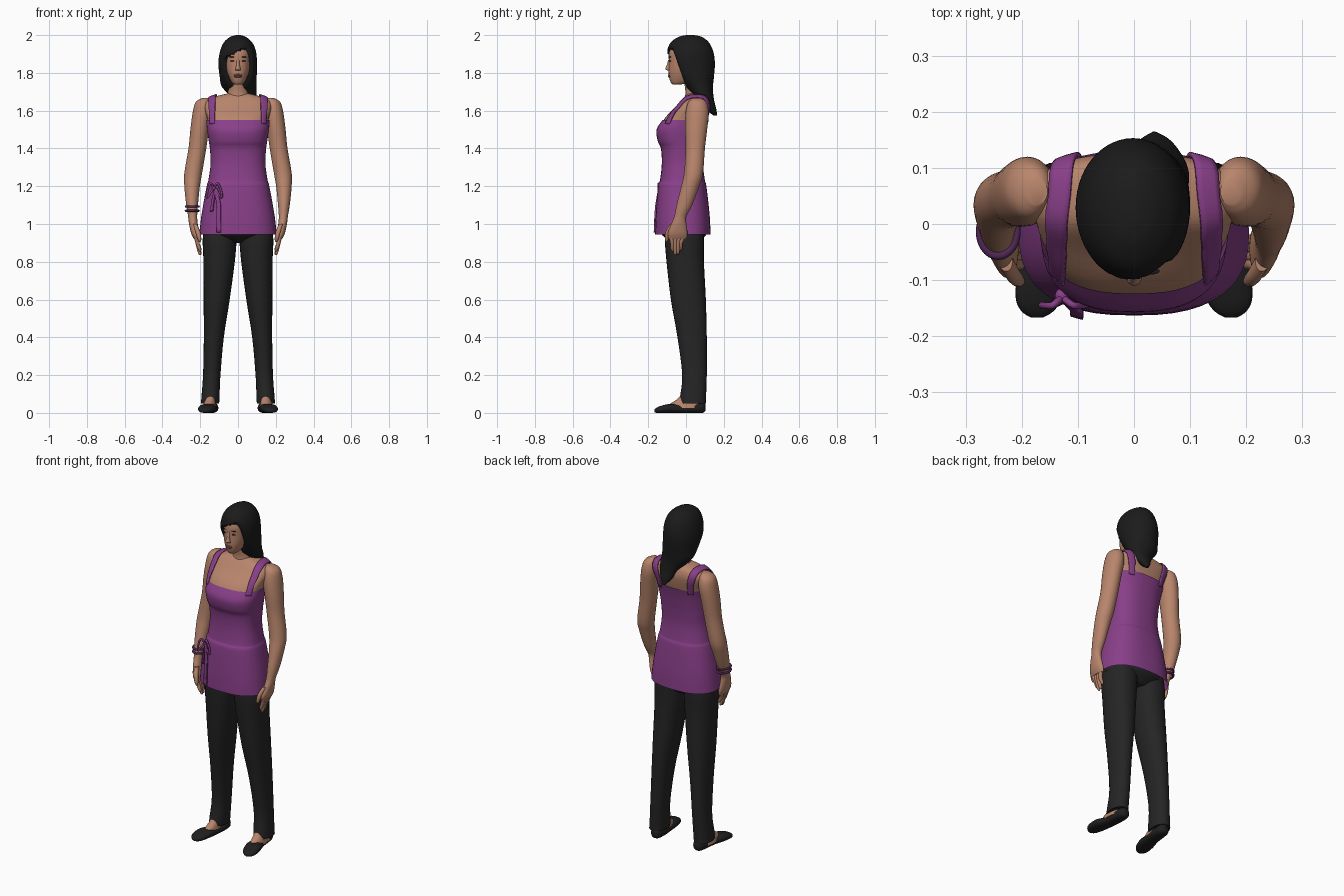
import bpy
import bmesh
import math
from mathutils import Vector

if "Cube" in bpy.data.objects:
    bpy.data.objects.remove(bpy.data.objects["Cube"], do_unlink=True)


def material(name, r, g, b):
    mat = bpy.data.materials.new(name)
    mat.use_nodes = True
    mat.diffuse_color = (r, g, b, 1)
    shader = next(n for n in mat.node_tree.nodes if n.type == "BSDF_PRINCIPLED")
    shader.inputs["Base Color"].default_value = (r, g, b, 1)
    shader.inputs["Roughness"].default_value = 0.8
    return mat


SKIN = material("skin", .48, .235, .15)
PURPLE = material("purple cloth", .25, .05, .25)
DARK_PURPLE = material("dark purple", .08, .02, .09)
HAIR = material("black hair", .011, .011, .011)
TROUSER = material("charcoal cloth", .018, .018, .018)
SHOE = material("black leather", .014, .014, .014)
LIP = material("lip", .33, .11, .09)


def finish(name, bm, mat, angle=50):
    """Turn a bmesh into a smooth shaded object."""
    mesh = bpy.data.meshes.new(name)
    bmesh.ops.recalc_face_normals(bm, faces=bm.faces)
    bm.to_mesh(mesh)
    bm.free()
    mesh.materials.append(mat)
    mesh.shade_smooth()
    mesh.set_sharp_from_angle(angle=math.radians(angle))
    obj = bpy.data.objects.new(name, mesh)
    bpy.context.scene.collection.objects.link(obj)
    return obj


def smooth_path(points, steps):
    """Catmull-Rom interpolation through tuples of any length."""
    pts = [Vector(p) for p in points]
    result = []
    for i in range(len(pts) - 1):
        a, b, c, d = pts[max(i - 1, 0)], pts[i], pts[i + 1], pts[min(i + 2, len(pts) - 1)]
        for k in range(steps):
            t = k / steps
            result.append(b + (c - a) * (t / 2) + (a * 2 - b * 5 + c * 4 - d) * (t * t / 2)
                          + (b * 3 - a - c * 3 + d) * (t ** 3 / 2))
    return result + [pts[-1]]


def loft(name, mat, rings, power=2, along_y=False, side=1, shape=None, sides=28, steps=4, capped=True):
    """Skin rings given as (position, centre x, half width, low, high)."""
    bm = bmesh.new()
    loops = []
    for pos, cx, rx, low, high in smooth_path(rings, steps):
        loop = []
        for k in range(sides):
            a = math.tau * k / sides
            c, s = math.cos(a), math.sin(a)
            u = math.copysign(abs(c) ** (2 / power), c)
            v = math.copysign(abs(s) ** (2 / power), s)
            x = side * (cx + max(rx, .001) * u)
            w = (low + high) / 2 + (high - low) / 2 * v
            co = Vector((x, pos, w) if along_y else (x, w, pos))
            loop.append(bm.verts.new(shape(co) if shape else co))
        loops.append(loop)
    for low_loop, high_loop in zip(loops, loops[1:]):
        for k in range(sides):
            n = (k + 1) % sides
            bm.faces.new((low_loop[k], low_loop[n], high_loop[n], high_loop[k]))
    if capped:
        bm.faces.new(loops[0])
        bm.faces.new(loops[-1])
    return finish(name, bm, mat)


def band(name, mat, points, width, target, lift=.007):
    """A flat cloth strip laid over another part."""
    bm = bmesh.new()
    rows = [[bm.verts.new((x + width * (j / 4 - .5), y, z)) for j in range(5)]
            for x, y, z in smooth_path(points, 5)]
    for r, s in zip(rows, rows[1:]):
        for j in range(4):
            bm.faces.new((r[j], r[j + 1], s[j + 1], s[j]))
    obj = finish(name, bm, mat)
    wrap = obj.modifiers.new("lay on", "SHRINKWRAP")
    wrap.target = target
    wrap.wrap_mode = "ABOVE_SURFACE"
    wrap.offset = lift
    solid = obj.modifiers.new("thickness", "SOLIDIFY")
    solid.thickness = .008
    solid.offset = 0
    return obj


def blob(name, mat, centre, size):
    """A stretched ball."""
    bm = bmesh.new()
    bmesh.ops.create_uvsphere(bm, u_segments=16, v_segments=10, radius=1)
    for v in bm.verts:
        v.co = Vector(centre) + Vector(a * b for a, b in zip(v.co, size))
    return finish(name, bm, mat)


def cord(name, mat, points, radius):
    """A round cord through points."""
    curve = bpy.data.curves.new(name, "CURVE")
    curve.dimensions = "3D"
    curve.bevel_depth = radius
    curve.bevel_resolution = 2
    path = smooth_path(points, 5)
    spline = curve.splines.new("POLY")
    spline.points.add(len(path) - 1)
    for p, co in zip(spline.points, path):
        p.co = (*co, 1)
    curve.materials.append(mat)
    bpy.context.scene.collection.objects.link(bpy.data.objects.new(name, curve))


# Torso and neck
chest = loft("chest", SKIN, [
    (1.38, 0, .13, -.11, .08), (1.5, 0, .155, -.13, .1), (1.56, 0, .163, -.112, .115),
    (1.62, 0, .178, -.055, .125), (1.655, 0, .165, -.025, .12), (1.675, 0, .12, -.008, .11),
    (1.69, 0, .06, .01, .09)], power=2.7, sides=40)
loft("neck", SKIN, [(1.62, 0, .07, -.02, .1), (1.675, 0, .06, -.005, .095),
                    (1.72, 0, .05, -.005, .085), (1.8, 0, .05, -.02, .085)])

# Sleeveless top with shoulder straps
top = loft("tunic_top", PURPLE, [
    (.945, 0, .205, -.163, .13), (1.05, 0, .193, -.16, .125), (1.2, 0, .166, -.148, .108),
    (1.23, 0, .157, -.138, .1), (1.32, 0, .145, -.128, .09), (1.4, 0, .149, -.133, .095),
    (1.44, 0, .155, -.15, .1), (1.5, 0, .164, -.156, .109), (1.55, 0, .168, -.124, .12)],
    power=2.5, sides=48, capped=False)
for side, label in ((1, "left"), (-1, "right")):
    band(label + "_strap", PURPLE, [(side * x, y, z) for x, y, z in (
        (.142, -.1, 1.53), (.145, -.07, 1.6), (.143, -.02, 1.66), (.138, .05, 1.69),
        (.128, .11, 1.66), (.12, .135, 1.6), (.115, .13, 1.52))], .045, chest)

# Tied ribbon at the hip
band("ribbon_tail_long", PURPLE, [(-.13, -.16, 1.19), (-.108, -.17, 1.1), (-.105, -.18, .955)], .025, top, .012)
band("ribbon_tail_short", PURPLE, [(-.13, -.16, 1.19), (-.145, -.16, 1.13), (-.15, -.16, 1.07)], .02, top, .01)
for dx in (-.035, .04):
    cord("ribbon_loop", PURPLE, [(-.128, -.13, 1.19), (-.128 + dx / 2, -.145, 1.215),
                                 (-.128 + dx, -.145, 1.17), (-.128 + dx, -.145, 1.14),
                                 (-.128 + dx / 2, -.145, 1.165), (-.128, -.13, 1.19)], .006)
blob("ribbon_knot", PURPLE, (-.128, -.128, 1.19), (.013, .014, .013))

# Hips joining the trouser legs
loft("trouser_hips", TROUSER, [(.9, 0, .09, -.06, .06), (.935, 0, .175, -.12, .1),
                               (.97, 0, .188, -.135, .115), (1.08, 0, .17, -.13, .1)])

for side, label in ((1, "left"), (-1, "right")):
    # Arms with palms, fingers and thumbs
    loft(label + "_arm", SKIN, [
        (1.667, .172, .018, .035, .08), (1.645, .184, .04, .012, .108), (1.59, .19, .05, -.002, .12),
        (1.5, .203, .049, -.005, .112), (1.4, .215, .047, -.002, .1), (1.27, .237, .047, -.01, .09),
        (1.2, .243, .041, -.025, .07), (1.1, .243, .031, -.05, .033), (1.04, .24, .024, -.062, .002),
        (1, .236, .023, -.078, .002), (.95, .227, .021, -.096, .008), (.92, .22, .013, -.092, .004)],
        side=side)
    for i, tip in enumerate((.855, .835, .838, .86)):
        y = -.082 + .025 * i
        lean = .01 * (1 - i)
        loft(label + "_finger", SKIN, [
            (.945, .224, .012, y - .013, y + .013), (.9, .215, .011, y - .012 + lean, y + .011 + lean),
            (tip + .012, .203, .009, y - .009 + lean, y + .009 + lean),
            (tip, .2, .003, y - .003 + lean, y + .003 + lean)], side=side, sides=10, steps=3)
    loft(label + "_thumb", SKIN, [
        (1, .228, .012, -.085, -.05), (.96, .213, .013, -.108, -.08), (.92, .204, .01, -.112, -.092),
        (.905, .202, .003, -.106, -.1)], side=side, sides=10, steps=3)

    # Trouser legs
    loft(label + "_trouser_leg", TROUSER, [
        (.05, .148, .048, -.03, .106), (.08, .146, .048, -.032, .106), (.2, .139, .046, -.02, .11),
        (.4, .128, .053, -.045, .11), (.6, .113, .069, -.08, .105), (.8, .1, .083, -.103, .095),
        (.92, .097, .09, -.112, .095), (1, .09, .085, -.105, .09)], power=2.2, side=side)

    # Feet in flat slip-on shoes
    loft(label + "_foot", SKIN, [
        (.025, .15, .037, -.09, .08), (.048, .15, .032, -.084, .075), (.07, .147, .03, -.05, .07),
        (.11, .145, .03, -.01, .08)], side=side, sides=20)
    loft(label + "_shoe", SHOE, [
        (.103, .14, .012, .012, .045), (.088, .14, .03, 0, .058), (.04, .142, .038, 0, .05),
        (-.02, .148, .038, 0, .042), (-.08, .16, .046, 0, .048), (-.13, .169, .042, 0, .038),
        (-.155, .172, .029, 0, .028), (-.167, .173, .01, .004, .018)],
        power=2.4, along_y=True, side=side)

# Bracelets on the right wrist
for z in (1.07, 1.093):
    bpy.ops.mesh.primitive_torus_add(major_radius=.034, minor_radius=.006, major_segments=28,
                                     minor_segments=8, location=(-.242, -.014, z))
    bracelet = bpy.context.object
    bracelet.name = "bracelet"
    bracelet.scale.y = 1.25
    bracelet.data.materials.append(DARK_PURPLE)
    bracelet.data.shade_smooth()

# Head and facial features
loft("head", SKIN, [
    (1.738, 0, .018, -.07, -.03), (1.748, 0, .032, -.08, .01), (1.775, 0, .047, -.089, .05),
    (1.81, 0, .06, -.092, .075), (1.86, 0, .068, -.091, .1), (1.91, 0, .069, -.09, .11),
    (1.95, 0, .055, -.068, .1), (1.975, 0, .025, -.02, .07)], power=2.2)
loft("nose", SKIN, [(1.812, 0, .013, -.095, -.08), (1.82, 0, .014, -.11, -.08),
                    (1.84, 0, .009, -.103, -.08), (1.872, 0, .007, -.093, -.08)], sides=14)
for z, height in ((1.789, .005), (1.781, .006)):
    blob("lip", LIP, (0, -.087, z), (.021, .009, height))
for side in (1, -1):
    blob("eye", HAIR, (side * .029, -.084, 1.863), (.012, .006, .0035))
    blob("eyebrow", HAIR, (side * .03, -.084, 1.884), (.016, .006, .0025))


# Long hair swept sideways off the face
def open_face(co):
    if co.z - .46 * co.x < 1.91:
        co.y = max(co.y, -.05 + max(1.87 - co.z, -.05) * .36)
    return co


loft("hair", HAIR, [
    (2, .002, .012, .0, .045), (1.99, 0, .042, -.04, .085), (1.96, 0, .076, -.082, .122),
    (1.91, 0, .096, -.1, .145), (1.85, -.002, .102, -.095, .153), (1.78, .001, .098, -.05, .148),
    (1.73, .005, .092, -.005, .143), (1.69, .022, .076, .03, .144), (1.65, .034, .056, .06, .15),
    (1.61, .037, .036, .1, .16), (1.575, .036, .008, .145, .165)], shape=open_face, sides=56, steps=6)
